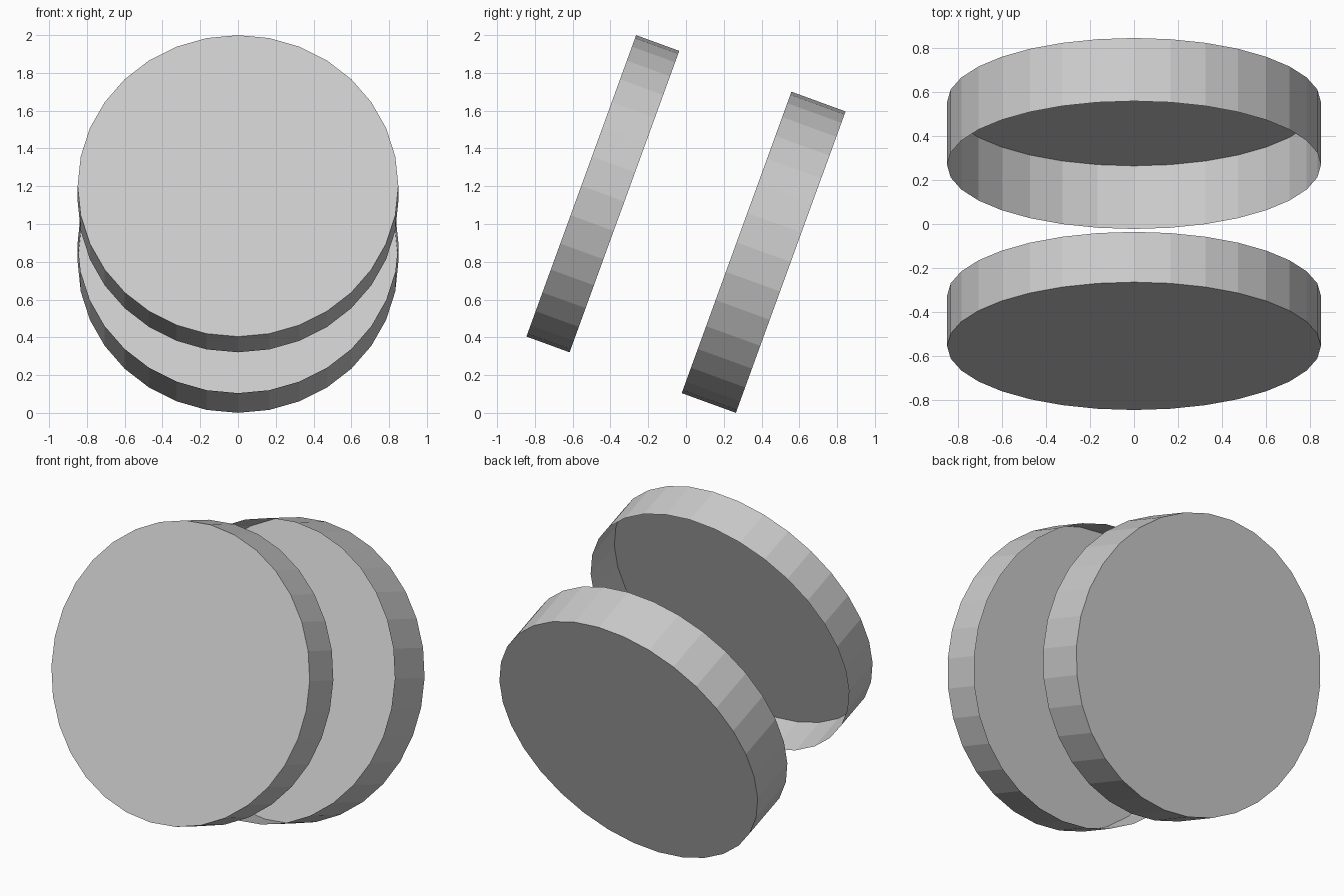
import bpy, bmesh
from math import radians
from mathutils import Matrix

if "Cube" in bpy.data.objects:
    bpy.data.objects.remove(bpy.data.objects["Cube"])

RADIUS = 0.849
SIDES = 32
# Shared tilted axis: local +z points to the back and slightly down
AXIS = Matrix.Translation((0, 0, 1)) @ Matrix.Rotation(radians(-110), 4, 'X')


def open_disc(name, start, end, open_z):
    """Shallow drum along the shared axis, with the cap at open_z removed."""
    bm = bmesh.new()
    bmesh.ops.create_cone(bm, cap_ends=True, segments=SIDES,
                          radius1=RADIUS, radius2=RADIUS, depth=end - start,
                          matrix=Matrix.Translation((0, 0, (start + end) / 2)))
    cap = [f for f in bm.faces if all(abs(v.co.z - open_z) < 1e-4 for v in f.verts)]
    bmesh.ops.delete(bm, geom=cap, context='FACES_ONLY')
    bm.transform(AXIS)
    mesh = bpy.data.meshes.new(name)
    bm.to_mesh(mesh)
    bm.free()
    obj = bpy.data.objects.new(name, mesh)
    bpy.context.collection.objects.link(obj)
    return obj


# Two drums, their open ends facing each other
open_disc("front_disc", -0.59, -0.347, -0.347)
open_disc("back_disc", 0.285, 0.59, 0.285)
